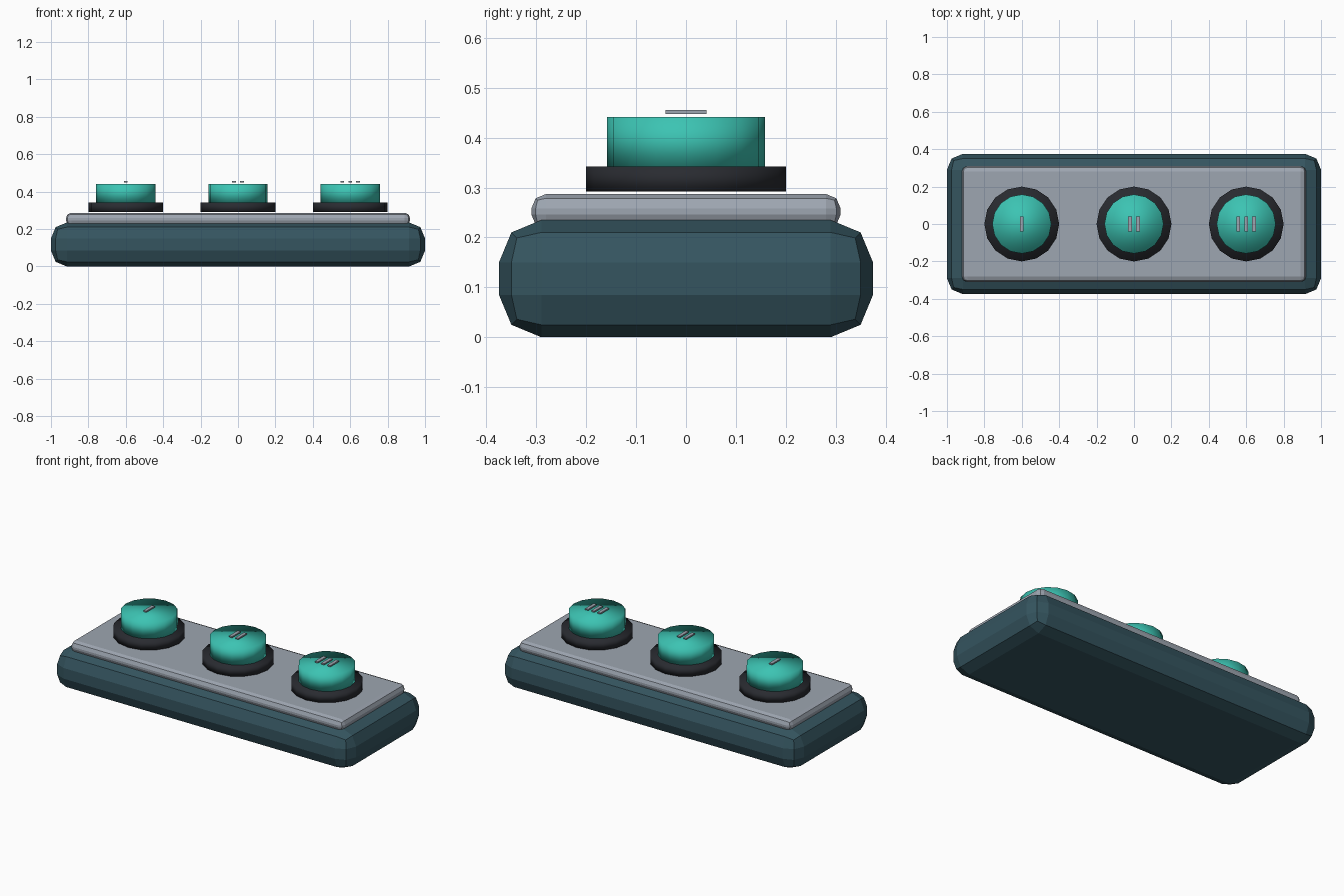
import bpy, bmesh
from mathutils import Matrix, Vector

if "Cube" in bpy.data.objects:
    bpy.data.objects.remove(bpy.data.objects["Cube"])


def material(name, rgb):
    m = bpy.data.materials.new(name)
    m.diffuse_color = (*rgb, 1)
    m.use_nodes = True
    m.node_tree.nodes["Principled BSDF"].inputs["Base Color"].default_value = m.diffuse_color
    return m


SLATE = material("slate", (0.035, 0.09, 0.115))
STEEL = material("steel", (0.34, 0.38, 0.44))
BLACK = material("black_rubber", (0.022, 0.024, 0.03))
TEAL = material("teal", (0.045, 0.55, 0.45))


def finish(name, bm, mat, smooth=False):
    for f in bm.faces:
        f.smooth = smooth
    mesh = bpy.data.meshes.new(name)
    bm.to_mesh(mesh)
    bm.free()
    mesh.materials.append(mat)
    obj = bpy.data.objects.new(name, mesh)
    bpy.context.collection.objects.link(obj)
    return obj


def box(name, size, x, z0, mat, bevel=0.0):
    bm = bmesh.new()
    loc = Matrix.Translation((x, 0, z0 + size[2] / 2))
    bmesh.ops.create_cube(bm, size=1, matrix=loc @ Matrix.Diagonal((*size, 1)))
    obj = finish(name, bm, mat)
    if bevel:
        mod = obj.modifiers.new("rounded_edges", 'BEVEL')
        mod.width = bevel
        mod.segments = 2
        mod.limit_method = 'NONE'
    return obj


def disc(name, radius, x, z0, z1, mat):
    bm = bmesh.new()
    bmesh.ops.create_cone(bm, cap_ends=True, segments=16,
                          radius1=radius, radius2=radius, depth=z1 - z0,
                          matrix=Matrix.Translation((x, 0, (z0 + z1) / 2)))
    return finish(name, bm, mat, smooth=True)


# Housing and face plate
box("housing", (2.0, 0.75, 0.235), 0, 0, SLATE, bevel=0.085)
box("face_plate", (1.84, 0.62, 0.07), 0, 0.217, STEEL, bevel=0.029)

# Three buttons, each with a collar and one more raised bar than the last
for i, x in enumerate((-0.6, 0.0, 0.6)):
    n = i + 1
    disc(f"collar_{n}", 0.2, x, 0.292, 0.342, BLACK)
    disc(f"button_{n}", 0.158, x, 0.342, 0.442, TEAL)
    for k in range(n):
        bar_x = x + (k - i / 2) * 0.042
        box(f"bar_{n}_{k + 1}", (0.02, 0.082, 0.008), bar_x, 0.448, STEEL)
